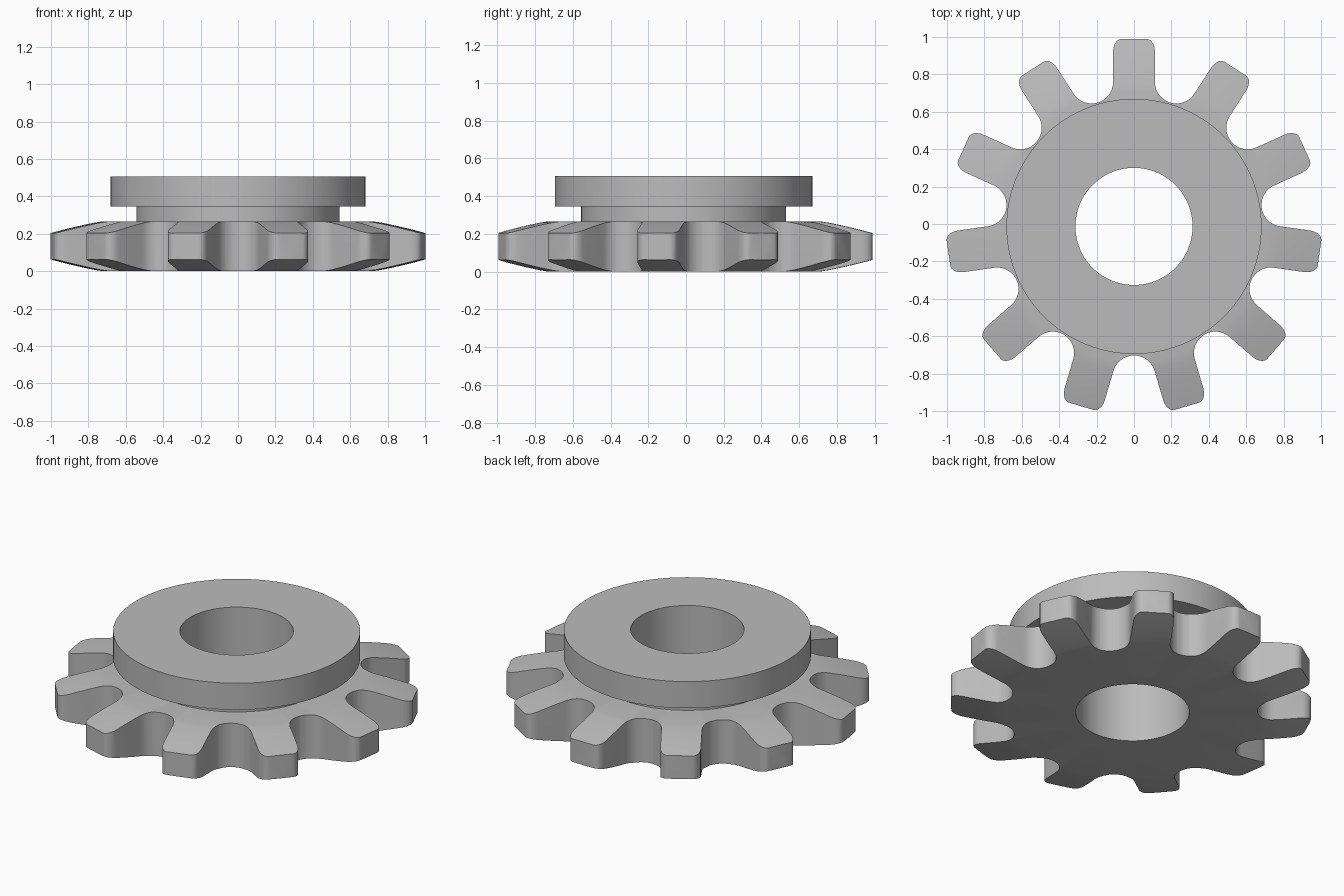
import bpy, bmesh, math
from mathutils import Vector, Matrix

TEETH = 11
PITCH = 2 * math.pi / TEETH
CENTER_Y = -0.013
BORE, ROOT, HALF_W, TIP = 0.313, 0.69, 0.112, 1.002
DISC_H, NECK_TOP, HUB_TOP = 0.267, 0.345, 0.507

cube = bpy.data.objects.get("Cube")
if cube:
    bpy.data.objects.remove(cube, do_unlink=True)

steel = bpy.data.materials.new("grey steel")
steel.use_nodes = True
grey = (0.5, 0.5, 0.5, 1)
steel.diffuse_color = grey
steel.node_tree.nodes["Principled BSDF"].inputs["Base Color"].default_value = grey


def make_object(name, bm):
    bmesh.ops.recalc_face_normals(bm, faces=bm.faces)
    mesh = bpy.data.meshes.new(name)
    bm.to_mesh(mesh)
    bm.free()
    mesh.materials.append(steel)
    obj = bpy.data.objects.new(name, mesh)
    obj.location.y = CENTER_Y
    bpy.context.collection.objects.link(obj)
    return obj


def lathe(name, profile, steps=132):
    """Revolve a closed (radius, height) profile about the vertical axis."""
    bm = bmesh.new()
    rings = []
    for i in range(steps):
        a = 2 * math.pi * i / steps
        rings.append([bm.verts.new((r * math.cos(a), r * math.sin(a), z)) for r, z in profile])
    n = len(profile)
    for i in range(steps):
        a, b = rings[i], rings[(i + 1) % steps]
        for j in range(n):
            k = (j + 1) % n
            bm.faces.new((a[j], b[j], b[k], a[k]))
    return make_object(name, bm)


def smooth(obj):
    bpy.ops.object.select_all(action='DESELECT')
    obj.select_set(True)
    bpy.context.view_layer.objects.active = obj
    bpy.ops.object.shade_smooth_by_angle(angle=math.radians(25))


def tooth_outline():
    """One tooth pointing along +y plus the round gap on its left."""
    half = PITCH / 2
    s = math.sin(half)
    gap_r = (ROOT * s - HALF_W) / (1 - s)
    flat, shoulder = 0.07, 0.935
    side = []
    # rounded tip corner, quarter ellipse
    for i in range(6):
        t = math.pi / 2 * i / 5
        side.append(Vector((flat + (HALF_W - flat) * math.cos(t),
                            shoulder + (TIP - shoulder) * math.sin(t), 0)))
    points = side + [Vector((-p.x, p.y, 0)) for p in reversed(side)]
    # round gap, tangent to both neighbouring flanks
    middle = Vector((-math.sin(half), math.cos(half), 0)) * (ROOT + gap_r)
    for i in range(17):
        t = (math.pi - PITCH) * i / 16
        points.append(middle + gap_r * Vector((math.cos(t), -math.sin(t), 0)))
    return points


# Sprocket blank, thinning on both faces towards the tooth tips
def drop(r):
    return 0.062 * max(0, (r - 0.72) / 0.28) ** 1.2


radii = [BORE, 0.72, 0.77, 0.83, 0.9, 0.96, 1.04]
profile = [(r, drop(r)) for r in radii] + [(r, DISC_H - drop(r)) for r in reversed(radii)]
sprocket = lathe("toothed_disc", profile)

# Prism with the tooth outline, trimming the blank
bm = bmesh.new()
verts = [bm.verts.new(Matrix.Rotation(k * PITCH, 3, 'Z') @ p + Vector((0, 0, -0.1)))
         for k in range(TEETH) for p in tooth_outline()]
base = bm.faces.new(verts)
top = bmesh.ops.extrude_face_region(bm, geom=[base])["geom"]
bmesh.ops.translate(bm, vec=(0, 0, 0.5),
                    verts=[g for g in top if isinstance(g, bmesh.types.BMVert)])
cutter = make_object("tooth_cutter", bm)
cutter.hide_render = True

trim = sprocket.modifiers.new("teeth", 'BOOLEAN')
trim.operation = 'INTERSECT'
trim.solver = 'EXACT'
trim.object = cutter
bpy.context.view_layer.update()
graph = bpy.context.evaluated_depsgraph_get()
cut_mesh = bpy.data.meshes.new_from_object(sprocket.evaluated_get(graph))
sprocket.modifiers.clear()
sprocket.data = cut_mesh
bpy.data.objects.remove(cutter, do_unlink=True)

# Narrow neck and wide collar
neck_r, collar_r = 0.543, 0.682
hub = lathe("hub_collar", [(BORE, DISC_H), (neck_r, DISC_H), (neck_r, NECK_TOP),
                           (collar_r, NECK_TOP), (collar_r, HUB_TOP), (BORE, HUB_TOP)])

for part in (sprocket, hub):
    smooth(part)
